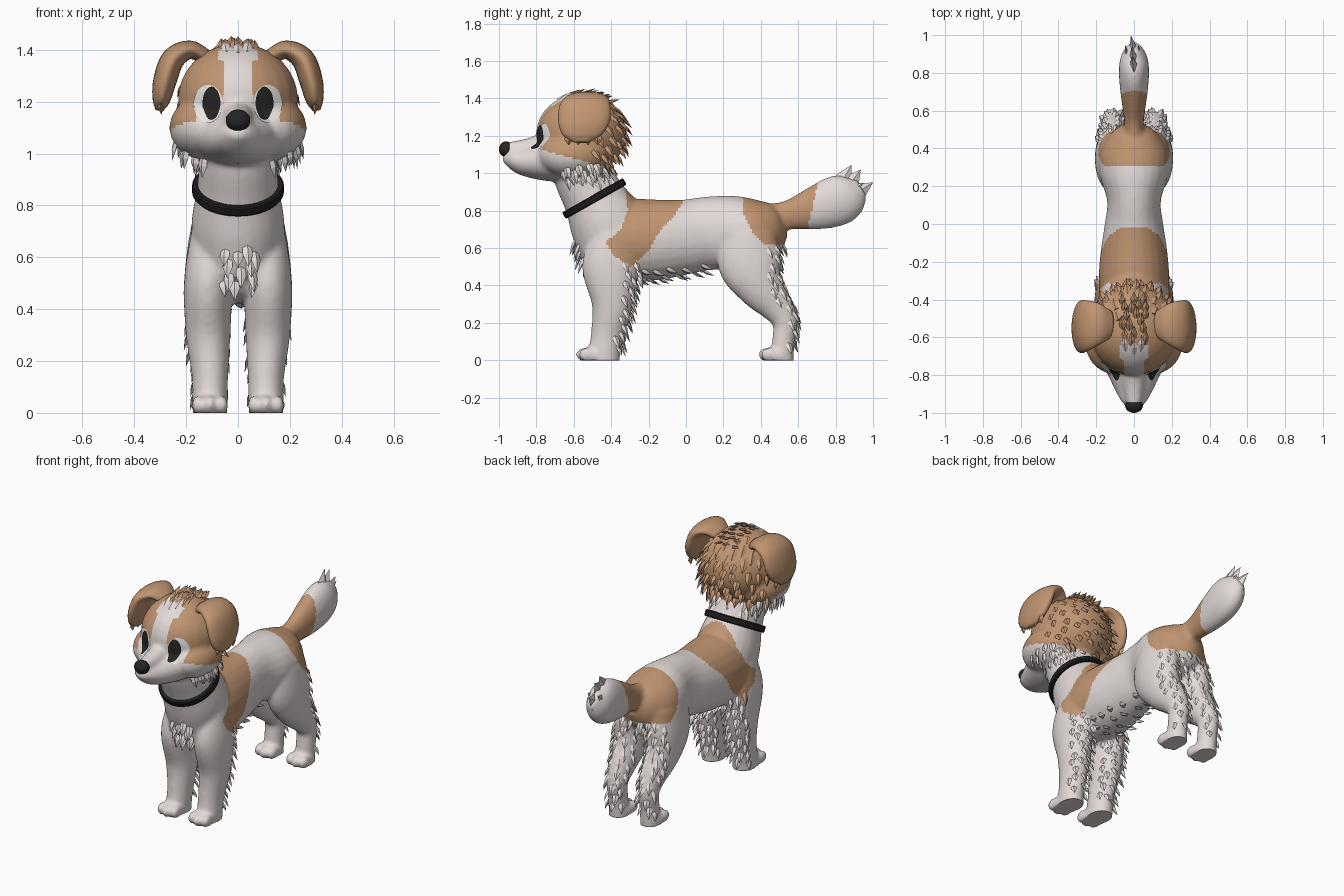
import bpy, bmesh, math, random
from mathutils import Vector, Matrix
from mathutils.bvhtree import BVHTree

if "Cube" in bpy.data.objects:
    bpy.data.objects.remove(bpy.data.objects["Cube"])

random.seed(4)


def material(name, rgb):
    m = bpy.data.materials.new(name)
    m.diffuse_color = (*rgb, 1)
    m.use_nodes = True
    m.node_tree.nodes["Principled BSDF"].inputs["Base Color"].default_value = m.diffuse_color
    return m


WHITE = material("white_fur", (0.76, 0.70, 0.68))
BROWN = material("brown_fur", (0.53, 0.30, 0.165))
BLACK = material("black", (0.018, 0.018, 0.018))
EYE = material("eye_white", (0.85, 0.83, 0.80))
COLLAR = material("collar_black", (0.012, 0.012, 0.013))


def make(name, bm, mats, smooth=True):
    bmesh.ops.recalc_face_normals(bm, faces=bm.faces)
    for f in bm.faces:
        f.smooth = smooth
    me = bpy.data.meshes.new(name)
    bm.to_mesh(me)
    bm.free()
    for m in mats:
        me.materials.append(m)
    ob = bpy.data.objects.new(name, me)
    bpy.context.collection.objects.link(ob)
    return ob


def bridge(bm, rings):
    for a, b in zip(rings, rings[1:]):
        for i in range(len(a)):
            j = (i + 1) % len(a)
            bm.faces.new((a[i], a[j], b[j], b[i]))


def tube(bm, stations, wide=(1, 0, 0), seg=24, steps=5):
    """Smooth loft through (x, y, z, radius along wide, radius across)."""
    p = [Vector(s) for s in stations]
    p = [p[0] * 2 - p[1]] + p + [p[-1] * 2 - p[-2]]
    pts = []
    for i in range(1, len(p) - 2):
        a, b, c, d = p[i - 1:i + 3]
        for k in range(steps):
            t = k / steps
            pts.append((b * 2 + (c - a) * t + (a * 2 - b * 5 + c * 4 - d) * t * t
                        + (b * 3 - a - c * 3 + d) * t ** 3) * 0.5)
    pts.append(p[-2])
    w, rings = Vector(wide), []
    for i, q in enumerate(pts):
        e, s = pts[min(i + 1, len(pts) - 1)], pts[max(i - 1, 0)]
        n = Vector((e - s)[:3]).cross(w).normalized()
        rings.append([bm.verts.new(Vector(q[:3]) + w * q[3] * math.cos(u) + n * q[4] * math.sin(u))
                      for u in (2 * math.pi * k / seg for k in range(seg))])
    bridge(bm, rings)
    bm.faces.new(rings[0])
    bm.faces.new(rings[-1])


def ball(bm, c, r):
    bmesh.ops.create_uvsphere(bm, u_segments=24, v_segments=16, radius=1,
                              matrix=Matrix.Translation(c) @ Matrix.Diagonal((*r, 1)))


# Coat colour rules: shoulder saddle, rump and tail base, hood with white blaze
SADDLE = [(-0.33, 0.95), (-0.01, 0.95), (-0.02, 0.84), (-0.07, 0.76), (-0.14, 0.69), (-0.2, 0.58),
          (-0.3, 0.5), (-0.39, 0.56), (-0.43, 0.63), (-0.35, 0.7), (-0.31, 0.8)]
RUMP = [(0.3, 0.95), (0.31, 0.78), (0.36, 0.68), (0.42, 0.62), (0.53, 0.62), (0.64, 0.66), (0.71, 0.97)]


def inside(poly, y, z):
    hit = False
    for (y1, z1), (y2, z2) in zip(poly, poly[1:] + poly[:1]):
        if (z1 > z) != (z2 > z) and y < (y2 - y1) * (z - z1) / (z2 - z1) + y1:
            hit = not hit
    return hit


def coat(p):
    x, y, z = abs(p[0]), p[1], p[2]
    if y < -0.2 and z > 0.97:
        blaze = y < -0.64 and x < (0.058 if z < 1.36 else 0.075)
        muzzle = (y < -0.80 and z < 1.21) or (y < -0.6 and z < 1.18 and x < 0.16)
        return int(z > 1.13 - 0.25 * (y + 0.8) and not blaze and not muzzle)
    return int(inside(SADDLE, y, z) or inside(RUMP, y, z))


# Body: lofts and balls fused into one skin
bm = bmesh.new()
tube(bm, [(0, -0.53, 0.62, .11, .11), (0, -0.45, 0.62, .172, .19), (0, -0.3, 0.64, .187, .22),
          (0, -0.15, 0.645, .177, .215), (0, 0, 0.66, .155, .2), (0, 0.12, 0.68, .142, .195),
          (0, 0.25, 0.68, .178, .2), (0, 0.38, 0.69, .18, .175), (0, 0.48, 0.71, .12, .13),
          (0, 0.53, 0.72, .05, .06)])
tube(bm, [(0, -0.36, 0.62, .18, .22), (0, -0.43, 0.75, .178, .2), (0, -0.49, 0.865, .158, .168),
          (0, -0.55, 0.98, .15, .155), (0, -0.59, 1.08, .14, .14)])
tube(bm, [(0, 0.40, 0.76, .06, .07), (0, 0.54, 0.775, .052, .078), (0, 0.68, 0.81, .07, .115),
          (0, 0.8, 0.85, .08, .135), (0, 0.88, 0.885, .07, .115), (0, 0.94, 0.92, .03, .05)])
ball(bm, (0, -0.56, 1.21), (.232, .242, .215))
tube(bm, [(0, -0.62, 1.07, .2, .12), (0, -0.76, 1.065, .155, .105), (0, -0.87, 1.065, .105, .078),
          (0, -0.94, 1.085, .065, .05), (0, -0.97, 1.1, .03, .03)])
tube(bm, [(0, -0.70, 1.17, .06, .06), (0, -0.85, 1.135, .055, .05), (0, -0.96, 1.125, .04, .04)])
for s in (1, -1):
    ball(bm, (s * 0.12, -0.6, 1.1), (.145, .19, .125))
    tube(bm, [(s * .10, -.40, .68, .085, .11), (s * .115, -.405, .5, .094, .15),
              (s * .115, -.395, .3, .086, .11), (s * .108, -.42, .14, .07, .088),
              (s * .108, -.435, .05, .068, .085), (s * .108, -.435, -.03, .066, .08)])
    tube(bm, [(s * .105, .33, .68, .085, .15), (s * .115, .34, .52, .092, .17),
              (s * .115, .40, .39, .086, .125), (s * .11, .49, .28, .068, .088),
              (s * .11, .53, .2, .058, .068), (s * .11, .52, .1, .056, .06),
              (s * .11, .51, -.03, .058, .065)])
    for cx, fy in ((0.108, -0.49), (0.11, 0.485)):
        ball(bm, (s * cx, fy, 0.025), (.068, .08, .05))
        for dx, dy in ((-0.046, 0.015), (0, 0), (0.046, 0.015)):
            ball(bm, (s * cx + dx, fy - 0.055 + dy, 0.03), (.025, .045, .037))
body = make("body", bm, [WHITE, BROWN])
rm = body.modifiers.new("fuse", 'REMESH')
rm.mode, rm.voxel_size = 'VOXEL', 0.012
sm = body.modifiers.new("soften", 'SMOOTH')
sm.factor, sm.iterations = 0.5, 6
fused = bpy.data.meshes.new_from_object(body.evaluated_get(bpy.context.evaluated_depsgraph_get()))
body.modifiers.clear()
body.data = fused
fused.materials.clear()
for m in (WHITE, BROWN):
    fused.materials.append(m)
for v in fused.vertices:
    v.co.z = max(v.co.z, 0)
for f in fused.polygons:
    f.use_smooth = True
    f.material_index = coat(f.center)
fused.update()
skin = BVHTree.FromPolygons([v.co.copy() for v in fused.vertices], [tuple(f.vertices) for f in fused.polygons])

# Fur tufts: flat curved spikes
fur = bmesh.new()


def tuft(base, direction, normal, length, width, mat):
    d = direction.normalized()
    a = d.cross(normal).normalized()
    b = a.cross(d)
    rings = []
    for t, k in ((-0.3, 0.8), (0.35, 1.0)):
        c = base + d * length * t
        rings.append([fur.verts.new(c + a * width * k * i + b * width * 0.45 * k * j)
                      for i, j in ((1, 0), (0, 1), (-1, 0), (0, -1))])
    tip = fur.verts.new(base + d * length - b * width * 0.3)
    start = len(fur.faces)
    bridge(fur, rings)
    fur.faces.new(rings[0])
    for i in range(4):
        fur.faces.new((rings[1][i], rings[1][(i + 1) % 4], tip))
    fur.faces.ensure_lookup_table()
    for f in fur.faces[start:]:
        f.material_index = mat


# Region rule, flow direction, spacing, length, width
regions = [
    (lambda p, n: -0.4 < p.y < -0.2 and 0.07 < p.z < 0.52 and n.y > 0.35, (0, .25, -1), .042, .06, .018),
    (lambda p, n: p.y > 0.44 and 0.08 < p.z < 0.62 and n.y > 0.3, (0, .2, -1), .045, .06, .018),
    (lambda p, n: -0.5 < p.y < -0.28 and 1.0 < p.z < 1.4 and n.y > 0.25, (0, .35, -.8), .05, .06, .02),
    (lambda p, n: abs(p.x) < 0.06 and p.z > 1.36 and -0.68 < p.y < -0.4, (0, 1, .1), .036, .065, .018),
    (lambda p, n: -0.66 < p.y < -0.3 and 0.96 < p.z < 1.05 and abs(p.x) > 0.09, (0, .3, -1), .04, .065, .02),
    (lambda p, n: abs(p.x) < 0.065 and p.y < -0.5 and 0.5 < p.z < 0.64 and n.y < -.4, (0, -.1, -1), .04, .07, .02),
    (lambda p, n: abs(p.x) < 0.12 and -0.25 < p.y < 0.1 and p.z > 0.39 and n.z < -0.7, (0, 1, -.2), .055, .06, .02),
]
faces = list(fused.polygons)
random.shuffle(faces)
for rule, flow, gap, length, width in regions:
    used = []
    for f in faces:
        p, n = f.center, f.normal
        if rule(p, n) and all((p - q).length > gap for q in used):
            used.append(p.copy())
            tuft(p, Vector(flow) + n * 0.45, n, length * random.uniform(.8, 1.2), width, coat(p))
# Tail tip locks
for b, t, w in (((0, .82, .93), (0, .885, 1.045), .045), ((0, .85, .91), (0, .935, 1.02), .05),
                ((0, .87, .87), (0, 1.0, .95), .055), ((0, .87, .82), (0, .96, .86), .05),
                ((.03, .82, .86), (.035, .95, .95), .04), ((-.03, .82, .86), (-.035, .95, .95), .04)):
    b, t = Vector(b), Vector(t)
    tuft(b, t - b, Vector((1, 0, 0)), (t - b).length, w, 0)
# Ear fringe
for s in (1, -1):
    for dy in (-0.07, -0.02, 0.03, 0.08):
        tuft(Vector((s * .298, -.555 + dy, 1.195)), Vector((s * .1, dy, -1)), Vector((s, 0, 0)), .045, .025, 1)
make("fur_tufts", fur, [WHITE, BROWN], smooth=False)

# Floppy ears
for s, side in ((1, "right"), (-1, "left")):
    bm = bmesh.new()
    tube(bm, [(s * .12, -.53, 1.37, .07, .03), (s * .185, -.53, 1.4, .11, .036), (s * .25, -.54, 1.365, .135, .045),
              (s * .282, -.545, 1.28, .138, .045), (s * .296, -.555, 1.205, .105, .034),
              (s * .304, -.56, 1.165, .04, .014)], wide=(0, 1, 0))
    make("ear_" + side, bm, [BROWN])

    # Eyes: thin plates laid on the face
    for part, mat, cx, rx, rz, lift in (("eye_white_", EYE, .113, .056, .074, .004),
                                        ("pupil_", BLACK, .098, .034, .066, .009)):
        bm = bmesh.new()
        rings = []
        for k in (1.0, 0.8, 0.6, 0.4, 0.2, 0.03):
            ring = []
            for i in range(32):
                u = 2 * math.pi * i / 32
                x, z = s * (cx + rx * k * math.cos(u)), 1.19 + rz * k * math.sin(u)
                hit, n, _, _ = skin.ray_cast(Vector((x, -2, z)), Vector((0, 1, 0)))
                ring.append(bm.verts.new(hit + n * lift))
            rings.append(ring)
        bridge(bm, rings)
        bm.faces.new(rings[-1])
        make(part + side, bm, [mat])

# Nose
bm = bmesh.new()
ball(bm, (0, -0.962, 1.128), (.047, .038, .042))
make("nose", bm, [BLACK])

# Collar: tilted oval band
bm = bmesh.new()
tilt = Matrix.Translation((0, -0.49, 0.865)) @ Matrix.Rotation(math.radians(29.5), 4, 'X')
rings = [[bm.verts.new(tilt @ Vector(((.15 + o) * math.cos(u), (.16 + o) * math.sin(u), h)))
          for u in (2 * math.pi * i / 48 for i in range(48))]
         for o, h in ((0, -.02), (.022, -.02), (.027, -.014), (.027, .014), (.022, .02), (0, .02))]
bridge(bm, rings + rings[:1])
make("collar", bm, [COLLAR], smooth=False)
